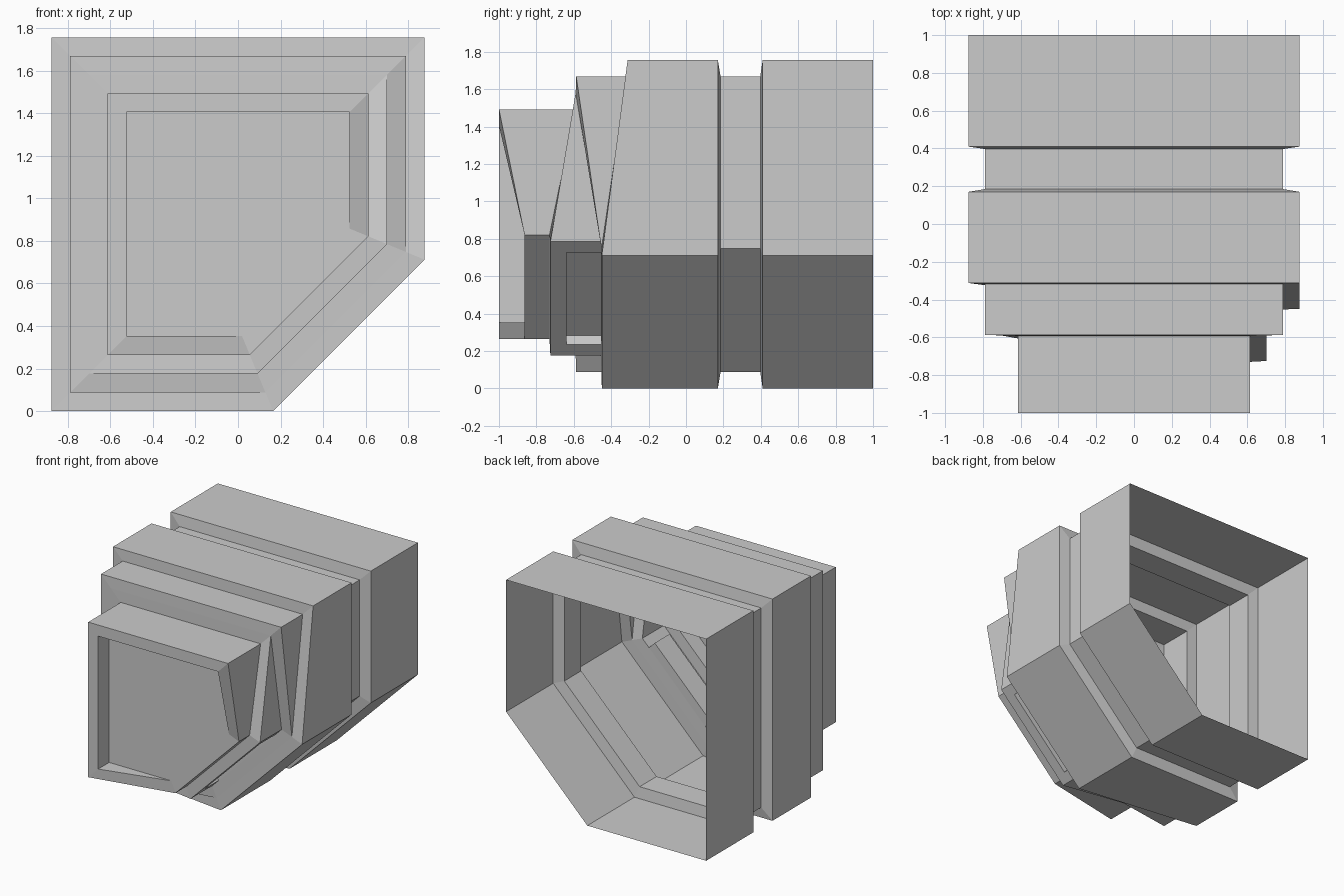
import bpy, bmesh
from math import sqrt

if "Cube" in bpy.data.objects:
    bpy.data.objects.remove(bpy.data.objects["Cube"])

W, H, C = 0.877, 1.757, 0.165   # half width, height, chamfer line x - z = C


def section(d):
    """Chamfered square inset by d: BL, BR, RB, TR, TL as (x, z)."""
    k = C - d * sqrt(2)
    return [(-W + d, d), (k + d, d), (W - d, W - d - k), (W - d, H - d), (-W + d, H - d)]


# rings: inset, y of the square corners, y of the two chamfer corners
S = 0.088
rings = [
    (0, 1, 1), (0, .41, .41), (S, .397, .397), (S, .185, .185), (0, .17, .17),
    (0, -.312, -.45), (S, -.317, -.452), (S, -.587, -.452),
    (2 * S, -.59, -.455), (2 * S, -.59, -.725),
    (3 * S, -.592, -.73), (3 * S, -1, -.863), (4 * S, -1, -.863), (4 * S, -.863, -.863),
]
SLOT_RING = 8                    # chamfer face that carries the slot

bm = bmesh.new()
loops = []
for d, ya, yb in rings:
    loops.append([bm.verts.new((x, yb if i in (1, 2) else ya, z))
                  for i, (x, z) in enumerate(section(d))])

# stepped shell, open at the back
for r in range(len(loops) - 1):
    a, b = loops[r], loops[r + 1]
    for i in range(5):
        j = (i + 1) % 5
        if not (r == SLOT_RING and i == 1):
            bm.faces.new((a[i], a[j], b[j], b[i]))

# recessed front panel
bm.faces.new(loops[-1])

# slot sunk into the chamfer face
p, q = loops[SLOT_RING][1], loops[SLOT_RING][2]
s, t = loops[SLOT_RING + 1][1], loops[SLOT_RING + 1][2]
m, n = 0.058, 0.05               # end margin and depth per axis
yf = -.64


def pt(base, y, shift, depth):
    return bm.verts.new((base.co.x + shift - depth, y, base.co.z + shift + depth))


top = [pt(p, p.co.y, m, 0), pt(q, p.co.y, -m, 0), pt(q, yf, -m, 0), pt(p, yf, m, 0)]
low = [pt(p, p.co.y, m, n), pt(q, p.co.y, -m, n), pt(q, yf, -m, n), pt(p, yf, m, n)]
bm.faces.new((p, top[0], top[3], s))
bm.faces.new((top[1], q, t, top[2]))
bm.faces.new((top[3], top[2], t, s))
for i in range(4):
    j = (i + 1) % 4
    bm.faces.new((top[i], top[j], low[j], low[i]))
bm.faces.new(low)

# tidy collapsed step faces
bmesh.ops.remove_doubles(bm, verts=bm.verts, dist=0.0005)
bmesh.ops.dissolve_degenerate(bm, edges=bm.edges, dist=0.0005)
bmesh.ops.recalc_face_normals(bm, faces=bm.faces)
mesh = bpy.data.meshes.new("stepped_housing")
bm.to_mesh(mesh)
bm.free()
obj = bpy.data.objects.new("stepped_housing", mesh)
bpy.context.collection.objects.link(obj)
